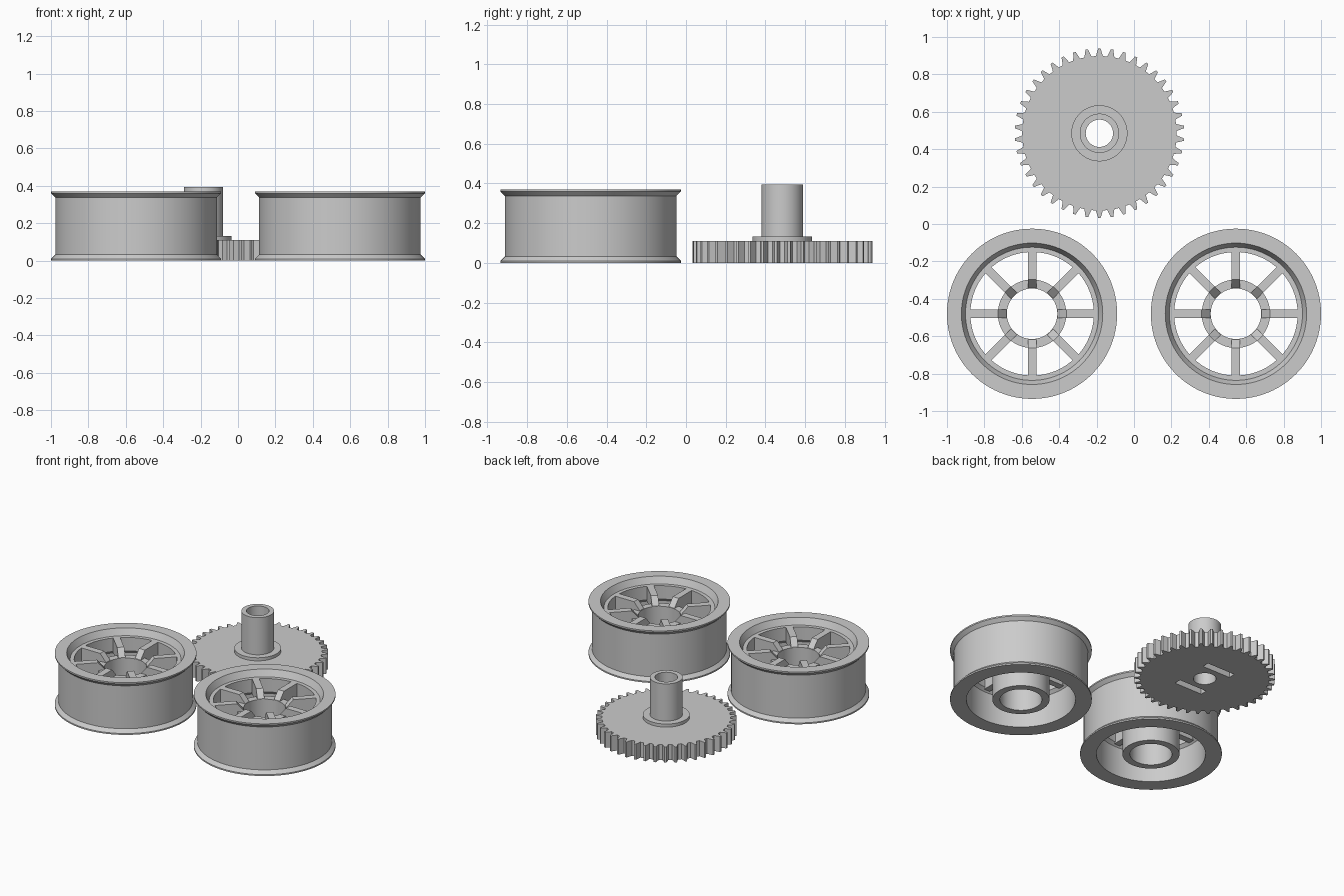
import bpy, bmesh
from math import pi, sin, cos, radians
from mathutils import Matrix, Vector

cube = bpy.data.objects.get("Cube")
if cube:
    bpy.data.objects.remove(cube, do_unlink=True)

# One plain grey for everything
grey = bpy.data.materials.new("plain_grey")
grey.use_nodes = True
grey.diffuse_color = (0.6, 0.6, 0.6, 1)
bsdf = next(n for n in grey.node_tree.nodes if n.type == 'BSDF_PRINCIPLED')
bsdf.inputs["Base Color"].default_value = (0.6, 0.6, 0.6, 1)


def make_object(name, bm, loc):
    bmesh.ops.recalc_face_normals(bm, faces=bm.faces)
    mesh = bpy.data.meshes.new(name)
    bm.to_mesh(mesh)
    bm.free()
    mesh.materials.append(grey)
    ob = bpy.data.objects.new(name, mesh)
    ob.location = loc
    bpy.context.collection.objects.link(ob)
    return ob


def smooth(ob):
    bpy.ops.object.select_all(action='DESELECT')
    ob.select_set(True)
    bpy.context.view_layer.objects.active = ob
    bpy.ops.object.shade_smooth_by_angle(angle=radians(25))


def lathe(name, profile, loc, segs=96):
    """Revolve a closed (radius, height) profile round z."""
    bm = bmesh.new()
    rings = []
    for i in range(segs):
        a = 2 * pi * i / segs
        rings.append([bm.verts.new((r * cos(a), r * sin(a), z)) for r, z in profile])
    n = len(profile)
    for i in range(segs):
        p, q = rings[i], rings[(i + 1) % segs]
        for j in range(n):
            k = (j + 1) % n
            bm.faces.new((p[j], q[j], q[k], p[k]))
    ob = make_object(name, bm, loc)
    smooth(ob)
    return ob


def prism(bm, points, offset):
    """Extrude a closed loop of points along an offset."""
    face = bm.faces.new([bm.verts.new(p) for p in points])
    new = bmesh.ops.extrude_face_region(bm, geom=[face])["geom"]
    bmesh.ops.translate(bm, vec=offset,
                        verts=[g for g in new if isinstance(g, bmesh.types.BMVert)])


# Wheels: flanged rim, hub tube and eight spokes
RIM = [(0.35, 0), (0.455, 0), (0.455, 0.01), (0.432, 0.033), (0.432, 0.337),
       (0.455, 0.36), (0.455, 0.37), (0.378, 0.37), (0.356, 0.325),
       (0.33, 0.325), (0.33, 0.23), (0.35, 0.21)]
HUB = [(0.135, 0), (0.183, 0), (0.183, 0.27), (0.135, 0.27)]
SPOKE = [(0.137, 0.22), (0.34, 0.22), (0.34, 0.325), (0.183, 0.325), (0.137, 0.272)]
SPOKE_WIDTH = 0.046


def wheel(side, x):
    loc = (x, -0.48, 0)
    lathe(side + "_wheel_rim", RIM, loc)
    lathe(side + "_wheel_hub", HUB, loc)
    bm = bmesh.new()
    for i in range(8):
        turn = Matrix.Rotation(i * pi / 4, 3, 'Z')
        pts = [turn @ Vector((r, -SPOKE_WIDTH / 2, z)) for r, z in SPOKE]
        prism(bm, pts, turn @ Vector((0, SPOKE_WIDTH, 0)))
    make_object(side + "_wheel_spokes", bm, loc)


wheel("right", -0.545)
wheel("left", 0.545)

# Gear disc with teeth
GEAR = Vector((-0.185, 0.485, 0))
TEETH = 42
TOOTH = [(-0.31, 0.413), (-0.18, 0.436), (-0.1, 0.453),
         (0.1, 0.453), (0.18, 0.436), (0.31, 0.413)]
outline = []
for t in range(TEETH):
    for part, r in TOOTH:
        a = pi / 2 + 2 * pi * (t + part) / TEETH
        outline.append((r * cos(a), r * sin(a), 0))
bm = bmesh.new()
prism(bm, outline, (0, 0, 0.11))
gear = make_object("gear_disc", bm, GEAR)

# Cutters: shaft hole and two blind slots in the underside
bm = bmesh.new()
bmesh.ops.create_cone(bm, cap_ends=True, segments=64, radius1=0.073, radius2=0.073, depth=0.5)
for y in (-0.14, 0.14):
    bmesh.ops.create_cube(bm, size=1, matrix=Matrix.Translation((0, y, 0))
                          @ Matrix.Diagonal((0.22, 0.05, 0.12, 1)))
cutter = make_object("gear_cutter", bm, GEAR)
cutter.hide_render = True
cut = gear.modifiers.new("cut", 'BOOLEAN')
cut.operation = 'DIFFERENCE'
cut.solver = 'EXACT'
cut.object = cutter
smooth(gear)
bpy.ops.object.modifier_apply(modifier=cut.name)
bpy.data.objects.remove(cutter, do_unlink=True)

# Collar and shaft tube on the gear
lathe("gear_shaft", [(0.073, 0.1), (0.15, 0.1), (0.15, 0.132), (0.105, 0.132),
                     (0.105, 0.395), (0.073, 0.395)], GEAR, 64)
